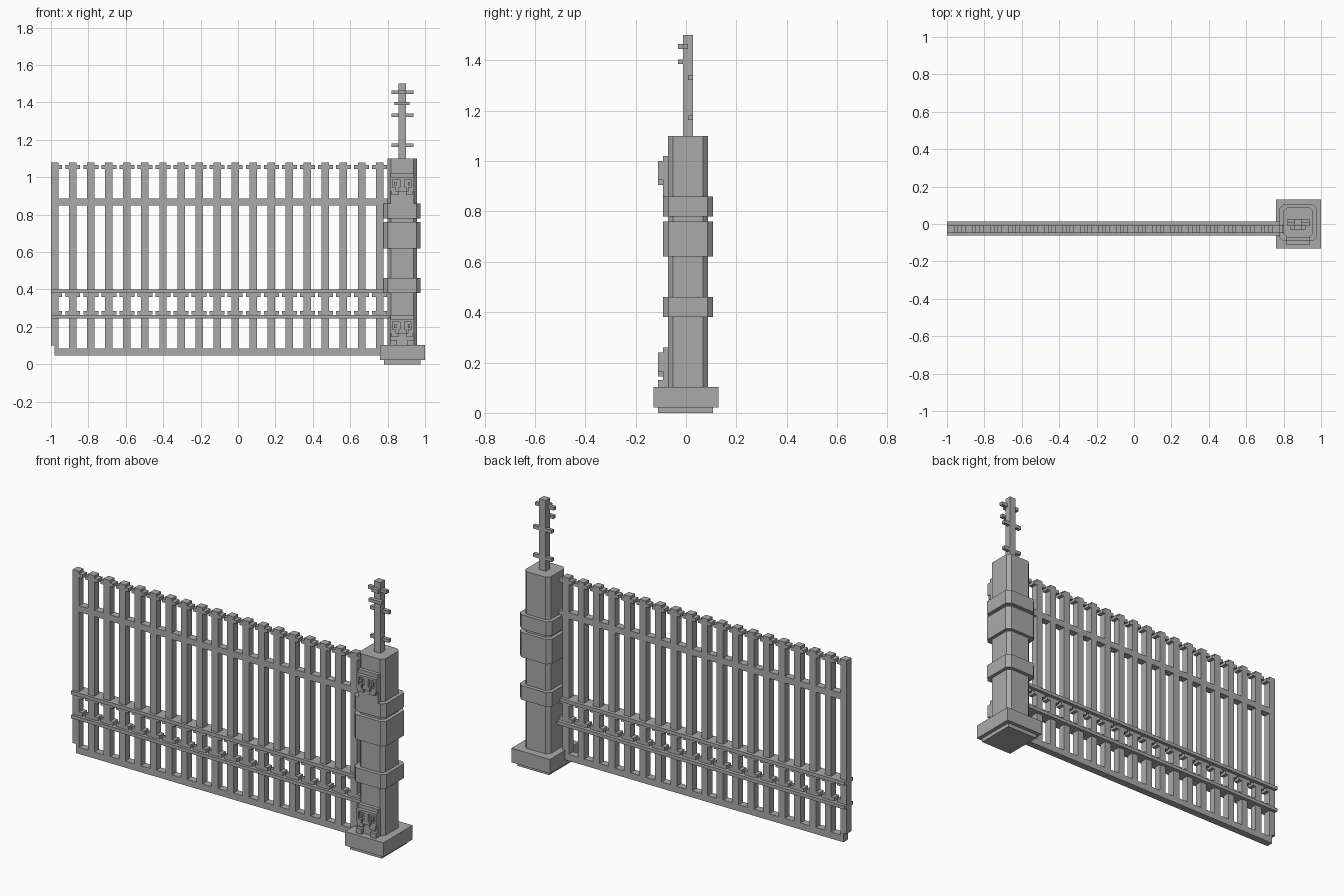
import bpy, bmesh
from mathutils import Matrix

cube = bpy.data.objects.get("Cube")
if cube:
    bpy.data.objects.remove(cube, do_unlink=True)

stone = bpy.data.materials.new("stone_grey")
stone.use_nodes = True
GREY = (0.4, 0.4, 0.4, 1)
stone.diffuse_color = GREY
stone.node_tree.nodes["Principled BSDF"].inputs["Base Color"].default_value = GREY


def finish(name, bm):
    bmesh.ops.recalc_face_normals(bm, faces=bm.faces)
    mesh = bpy.data.meshes.new(name)
    bm.to_mesh(mesh)
    bm.free()
    mesh.materials.append(stone)
    obj = bpy.data.objects.new(name, mesh)
    bpy.context.collection.objects.link(obj)
    return obj


def add_box(bm, x, y, z):
    """Box from three (low, high) ranges."""
    size = [b - a for a, b in (x, y, z)]
    mid = [(a + b) / 2 for a, b in (x, y, z)]
    m = Matrix.Translation(mid) @ Matrix.Diagonal((*size, 1))
    bmesh.ops.create_cube(bm, size=1, matrix=m)


def boxes(name, ranges):
    bm = bmesh.new()
    for x, y, z in ranges:
        add_box(bm, x, y, z)
    return finish(name, bm)


def prism(name, x, y, z, cut):
    """Upright block with its four vertical corners cut off."""
    bm = bmesh.new()
    add_box(bm, x, y, z)
    upright = [e for e in bm.edges
               if abs(e.verts[0].co.z - e.verts[1].co.z) > 0.01]
    bmesh.ops.bevel(bm, geom=upright, offset=cut, segments=1, affect='EDGES')
    return finish(name, bm)


# Fence pickets with a small crosspiece at the top and by the lower rails
THIN = (-0.047, -0.006)
WIDE = (-0.062, 0.013)
COUNT, STEP = 19, 0.0965
pickets, nubs = [], []
for i in range(COUNT):
    c = -0.98 + i * STEP
    if i == 0:
        pickets.append(((c - 0.02, c), THIN, (0.1, 1.08)))
        pickets.append(((c, c + 0.02), THIN, (0.085, 1.08)))
    else:
        pickets.append(((c - 0.02, c + 0.02), THIN, (0.085, 1.08)))
    for low in (0.265, 0.36, 1.045):
        sides = (1,) if i == 0 else (-1, 1)
        for s in sides:
            a, b = sorted((c + s * 0.02, c + s * 0.04))
            nubs.append(((a, b), THIN, (low, low + 0.02)))
boxes("fence_pickets", pickets)
boxes("picket_crosspieces", nubs)

# Fence rails
boxes("bottom_rail", [((-0.98, 0.81), THIN, (0.048, 0.085))])
boxes("upper_rail", [((-1, 0.81), THIN, (0.85, 0.886))])
boxes("lower_rails", [((-1, 0.81), WIDE, (0.245, 0.264)),
                      ((-1, 0.81), WIDE, (0.38, 0.4))])

# Post base and shaft
boxes("post_foot", [((0.78, 0.977), (-0.112, 0.108), (0, 0.022))])
boxes("post_base", [((0.76, 1.0), (-0.13, 0.13), (0.022, 0.102))])
prism("post_shaft", (0.798, 0.957), (-0.072, 0.087), (0.1, 1.1), 0.02)

# Bands around the post
for name, z in (("lower_band", (0.38, 0.46)),
                ("middle_band", (0.62, 0.76)),
                ("upper_band", (0.78, 0.86))):
    prism(name, (0.778, 0.977), (-0.092, 0.107), z, 0.022)


# Carved face ornament: a backing plate with raised brow, cheeks, nose, mouth
def carved_face(name, bottom, z):
    back, front = (-0.092, -0.07), (-0.111, -0.09)
    parts = [((0.815, 0.94), back, (bottom, z + 0.115))]
    rows = [
        ((0.815, 0.94), (0.083, 0.095)),    # brow
        ((0.866, 0.89), (0.04, 0.083)),     # nose
        ((0.855, 0.90), (0.02, 0.04)),      # muzzle
    ]
    for a, b in (((0.815, 0.827), (0.04, 0.083)),    # temples
                 ((0.835, 0.847), (0.05, 0.07)),     # eyes
                 ((0.815, 0.845), (0.02, 0.04)),     # cheeks
                 ((0.822, 0.858), (0.0, 0.02))):     # mouth corners
        mirrored = (1.755 - a[1], 1.755 - a[0])
        rows += [(a, b), (mirrored, b)]
    for x, (low, high) in rows:
        parts.append((x, front, (z + low, z + high)))
    return boxes(name, parts)


carved_face("upper_carved_face", 0.86, 0.905)
carved_face("lower_carved_face", 0.1, 0.145)
boxes("lower_carved_feet", [((0.815, 0.85), (-0.111, -0.09), (0.1, 0.13)),
                            ((0.905, 0.94), (-0.111, -0.09), (0.1, 0.13))])

# Finial pole with short crossbars
boxes("finial_pole", [((0.858, 0.898), (-0.012, 0.028), (1.1, 1.5))])
boxes("finial_crossbars", [
    ((0.82, 0.937), (-0.012, 0.008), (1.445, 1.464)),
    ((0.858, 0.898), (-0.032, -0.012), (1.445, 1.464)),
    ((0.838, 0.918), (-0.032, -0.012), (1.385, 1.403)),
    ((0.82, 0.937), (0.008, 0.028), (1.322, 1.341)),
    ((0.82, 0.937), (0.008, 0.028), (1.162, 1.181)),
])
